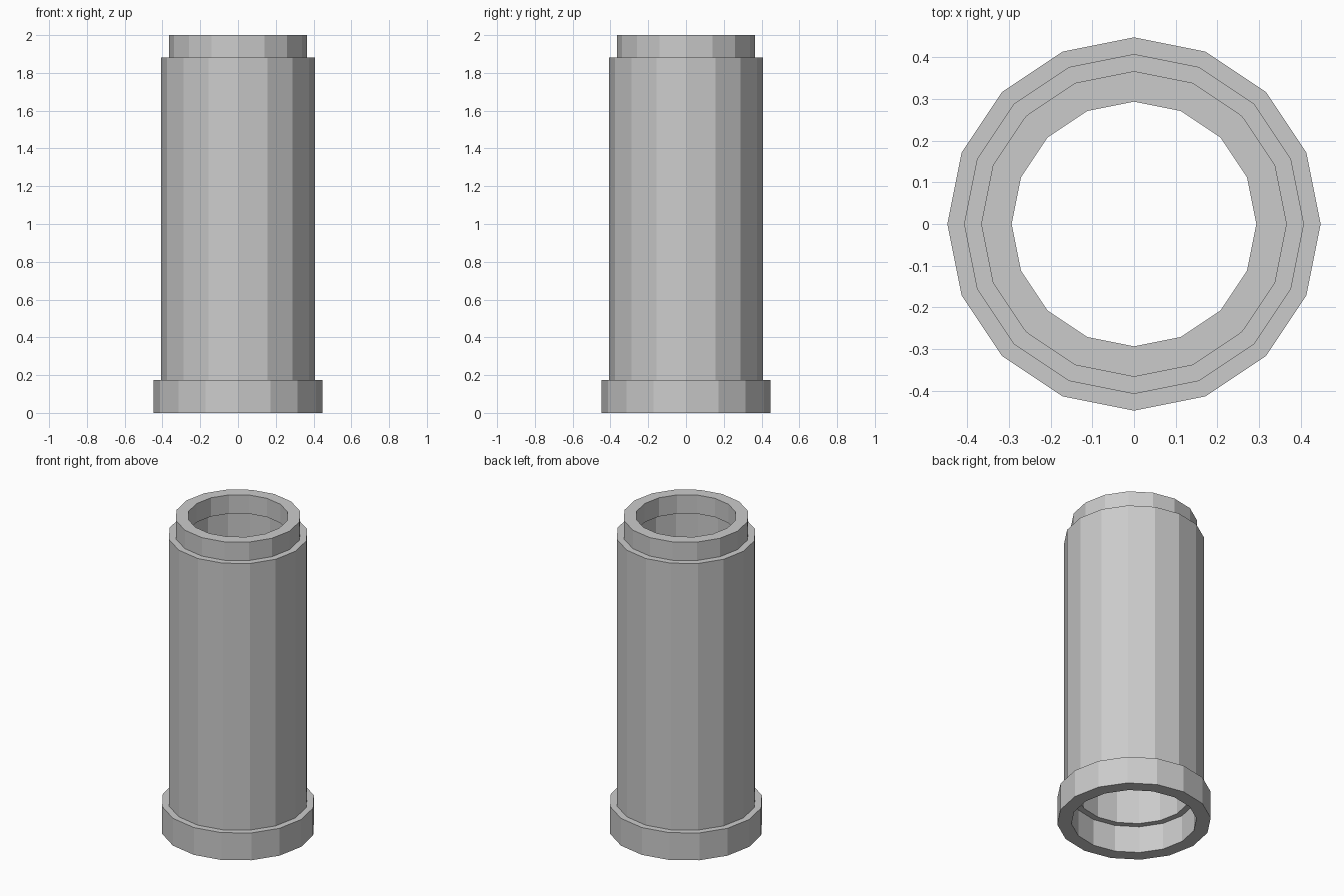
import bpy, bmesh, math

if "Cube" in bpy.data.objects:
    bpy.data.objects.remove(bpy.data.objects["Cube"])

SIDES = 16

# Closed wall profile (radius, z): outside going up, then the stepped bore going down
profile = [
    (0.447, 0.0), (0.447, 0.175),      # bottom socket collar
    (0.407, 0.175), (0.407, 1.882),    # main barrel
    (0.366, 1.882), (0.366, 2.0),      # top spigot
    (0.293, 2.0), (0.293, 1.88),       # spigot bore
    (0.326, 1.88), (0.326, 0.172),     # barrel bore
    (0.364, 0.172), (0.364, 0.0),      # socket bore
]

# Revolve the profile into a flat-sided pipe
bm = bmesh.new()
rings = []
for r, z in profile:
    rings.append([bm.verts.new((r * math.cos(2 * math.pi * i / SIDES),
                                r * math.sin(2 * math.pi * i / SIDES), z))
                  for i in range(SIDES)])
for k, ring in enumerate(rings):
    nxt = rings[(k + 1) % len(rings)]
    for i in range(SIDES):
        j = (i + 1) % SIDES
        bm.faces.new((ring[i], ring[j], nxt[j], nxt[i]))
bmesh.ops.recalc_face_normals(bm, faces=bm.faces)

mesh = bpy.data.meshes.new("pipe_section")
bm.to_mesh(mesh)
bm.free()
bpy.context.collection.objects.link(bpy.data.objects.new("pipe_section", mesh))
